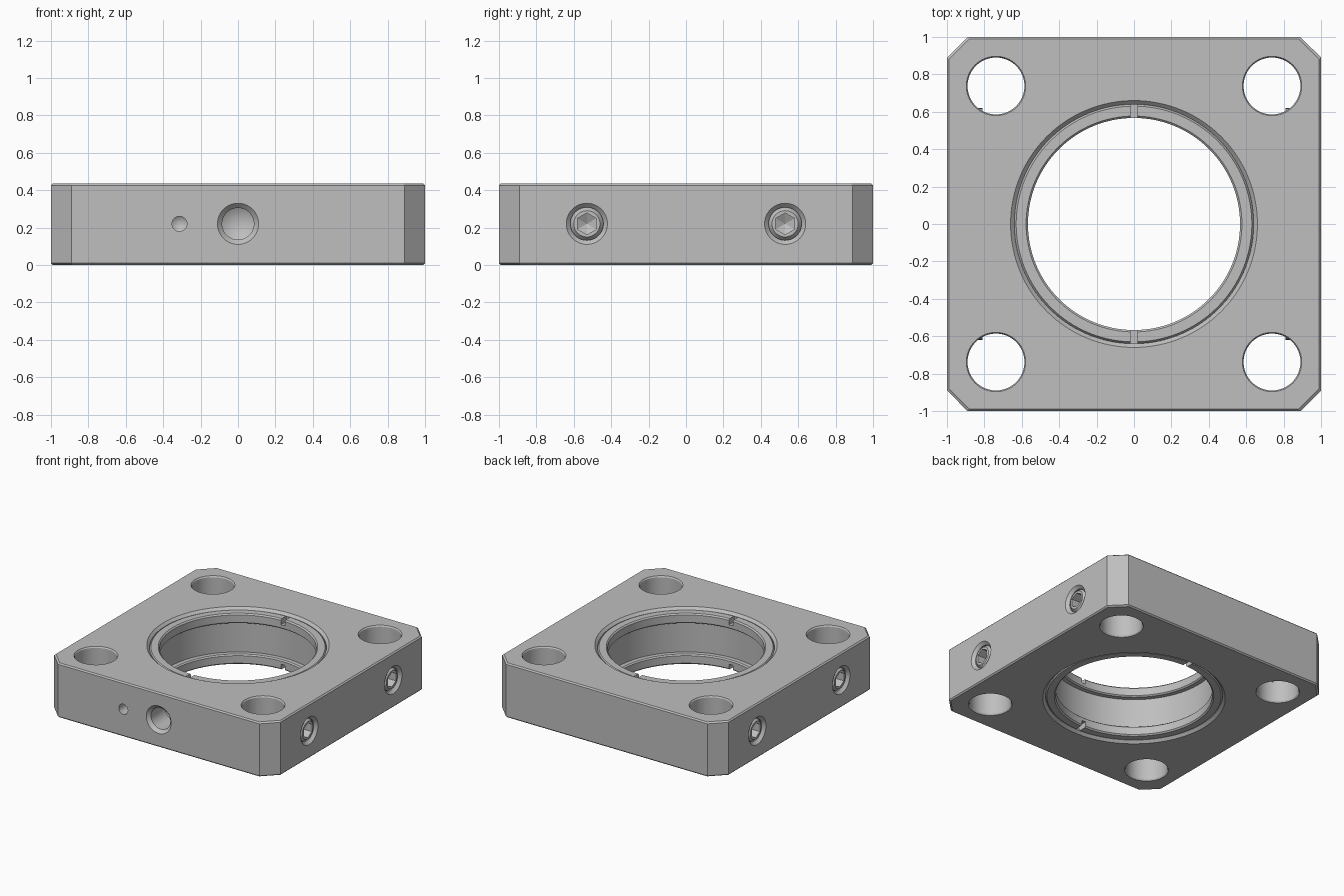
import bpy
import bmesh
from math import cos, sin, pi
from mathutils import Matrix, Vector

H = 0.435        # plate thickness
EDGE = 0.01      # small edge break

cube = bpy.data.objects.get("Cube")
if cube:
    bpy.data.objects.remove(cube, do_unlink=True)

grey = bpy.data.materials.new("machined grey")
grey.use_nodes = True
colour = (0.52, 0.52, 0.52, 1)
grey.diffuse_color = colour
grey.node_tree.nodes["Principled BSDF"].inputs["Base Color"].default_value = colour


def make_object(name, bm):
    bmesh.ops.recalc_face_normals(bm, faces=bm.faces)
    mesh = bpy.data.meshes.new(name)
    bm.to_mesh(mesh)
    bm.free()
    mesh.materials.append(grey)
    obj = bpy.data.objects.new(name, mesh)
    bpy.context.collection.objects.link(obj)
    return obj


def lathe(name, profile, matrix=Matrix(), sides=64, closed=False):
    """Revolve (radius, z) points around z; a closed profile makes a ring."""
    bm = bmesh.new()
    loops = []
    for r, z in profile:
        if r == 0:
            loops.append([bm.verts.new((0, 0, z))] * sides)
        else:
            loops.append([bm.verts.new((r * cos(2 * pi * i / sides),
                                        r * sin(2 * pi * i / sides), z))
                          for i in range(sides)])
    pairs = list(zip(loops, loops[1:]))
    if closed:
        pairs.append((loops[-1], loops[0]))
    for a, b in pairs:
        for i in range(sides):
            j = (i + 1) % sides
            bm.faces.new(list(dict.fromkeys((a[i], a[j], b[j], b[i]))))
    if not closed:
        for loop in (loops[0], loops[-1]):
            if loop[0] is not loop[1]:
                bm.faces.new(loop)
    bm.transform(matrix)
    return make_object(name, bm)


def box(name, centre, size):
    bm = bmesh.new()
    bmesh.ops.create_cube(bm, size=1)
    bm.transform(Matrix.Translation(centre) @ Matrix.Diagonal((*size, 1)))
    return make_object(name, bm)


def cut(obj, cutters):
    """Subtract the cutters, bake the result and remove them."""
    for c in cutters:
        mod = obj.modifiers.new("cut", 'BOOLEAN')
        mod.operation = 'DIFFERENCE'
        mod.solver = 'EXACT'
        mod.object = c
    graph = bpy.context.evaluated_depsgraph_get()
    mesh = bpy.data.meshes.new_from_object(obj.evaluated_get(graph))
    obj.modifiers.clear()
    obj.data = mesh
    for c in cutters:
        bpy.data.objects.remove(c, do_unlink=True)


def side_matrix(direction, along):
    """Local z points out of a side face, with the origin on that face."""
    d = Vector(direction)
    across = Vector((abs(d.y), abs(d.x), 0))
    turn = d.to_track_quat('Z', 'Y').to_matrix().to_4x4()
    return Matrix.Translation(d + across * along + Vector((0, 0, 0.22))) @ turn


# Square plate with clipped corners and broken edges
bm = bmesh.new()
clip = 0.89
outline = [(-clip, -1), (clip, -1), (1, -clip), (1, clip),
           (clip, 1), (-clip, 1), (-1, clip), (-1, -clip)]
levels = []
for z, inset in ((0, EDGE), (EDGE, 0), (H - EDGE, 0), (H, EDGE)):
    levels.append([bm.verts.new((x * (1 - inset), y * (1 - inset), z)) for x, y in outline])
for a, b in zip(levels, levels[1:]):
    for i in range(8):
        j = (i + 1) % 8
        bm.faces.new((a[i], a[j], b[j], b[i]))
bm.faces.new(levels[0])
bm.faces.new(levels[-1])
plate = make_object("plate", bm)

# Central bore, wider at both ends to seat the rings
half = [(0.68, -0.02), (0.64, 0.02), (0.64, 0.095), (0.61, 0.095)]
bore = half + [(r, H - z) for r, z in reversed(half)]
cutters = [lathe("bore_cutter", bore, sides=128)]

# Corner through holes with countersunk rims
half = [(0.172, -0.02), (0.152, EDGE)]
hole = half + [(r, H - z) for r, z in reversed(half)]
for x in (-0.738, 0.738):
    for y in (-0.738, 0.738):
        cutters.append(lathe("corner_cutter", hole, Matrix.Translation((x, y, 0))))

# Front drilled holes with conical ends
cutters.append(lathe("drill_cutter", [(0, -0.25), (0.085, -0.2), (0.085, -0.025), (0.13, 0.02)],
                     side_matrix((0, -1, 0), 0)))
cutters.append(lathe("pin_cutter", [(0, -0.13), (0.04, -0.1), (0.04, 0.02)],
                     side_matrix((0, -1, 0), -0.313), 32))

# Pockets for the side set screws
screw_places = [side_matrix((s, 0, 0), y) for s in (-1, 1) for y in (-0.53, 0.53)]
for place in screw_places:
    cutters.append(lathe("pocket_cutter", [(0.088, -0.2), (0.088, -0.022), (0.13, 0.02)], place))
cut(plate, cutters)
parts = [plate]

# Set screws with hexagonal sockets
for n, place in enumerate(screw_places, 1):
    screw = lathe(f"set_screw_{n}", [(0.089, -0.19), (0.089, -0.035), (0.07, -0.012)], place)
    socket = lathe("socket_cutter", [(0, -0.13), (0.058, -0.1), (0.058, 0.02)],
                   place @ Matrix.Rotation(pi / 6, 4, 'Z'), 6)
    cut(screw, [socket])
    parts.append(screw)

# Slotted retaining rings at both ends of the bore
section = [(0.641, 0.03), (0.63, 0.015), (0.577, 0.015), (0.567, 0.025),
           (0.567, 0.085), (0.577, 0.094), (0.641, 0.094)]
for name, top in (("top_ring", True), ("bottom_ring", False)):
    profile = [(r, H - z if top else z) for r, z in section]
    ring = lathe(name, profile, sides=128, closed=True)
    slot_z = H - 0.025 if top else 0.025
    cut(ring, [box("slot_cutter", (0, y, slot_z), (0.036, 0.16, 0.07)) for y in (-0.605, 0.605)])
    parts.append(ring)

# Smooth round walls, crisp edges
bpy.ops.object.select_all(action='DESELECT')
for part in parts:
    part.select_set(True)
bpy.context.view_layer.objects.active = plate
bpy.ops.object.shade_smooth_by_angle(angle=pi / 7)
